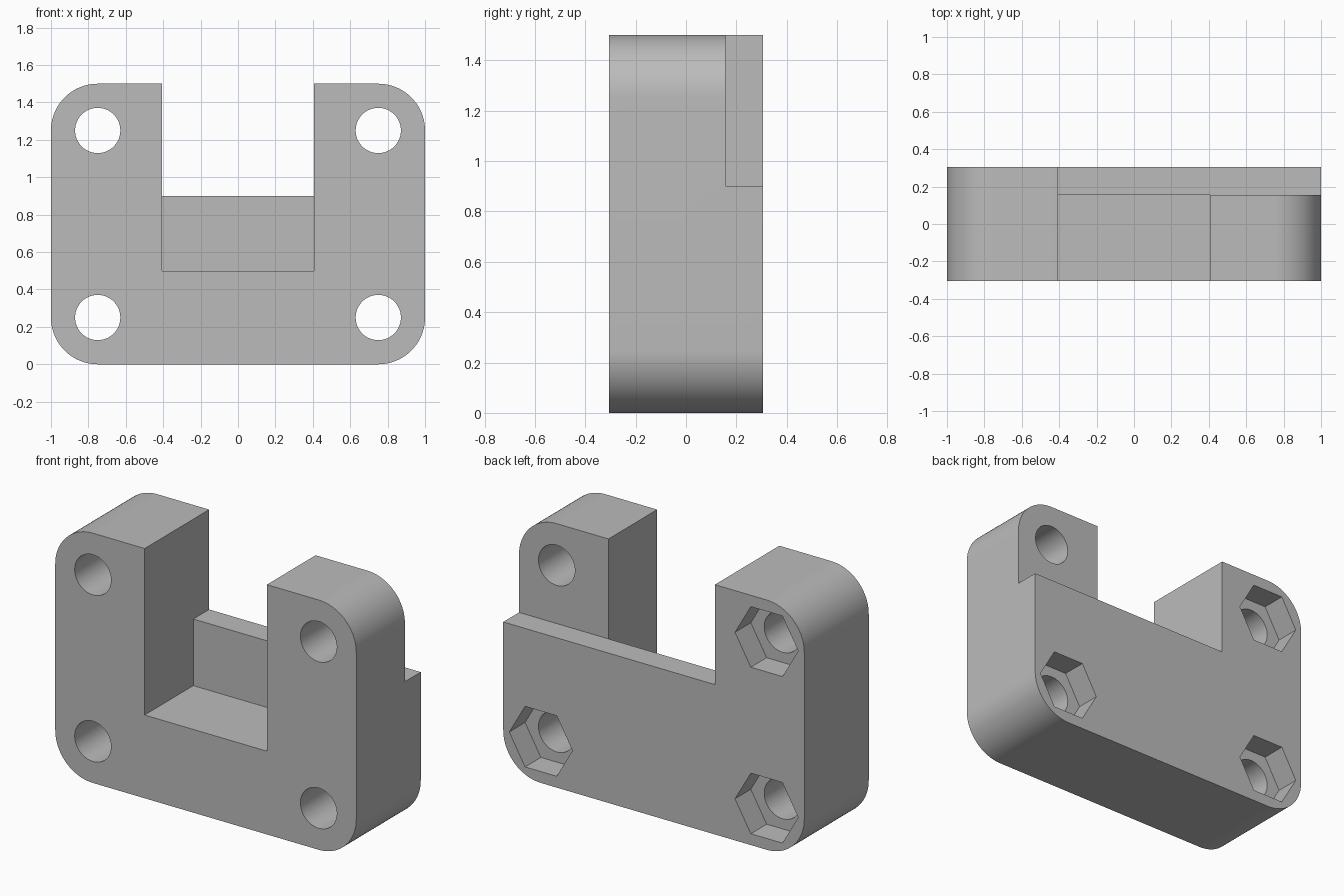
import bpy, bmesh
from math import cos, sin, pi, radians
from mathutils import Vector

cube = bpy.data.objects.get("Cube")
if cube:
    bpy.data.objects.remove(cube, do_unlink=True)

WIDTH, HEIGHT, HALF_DEPTH = 2.0, 1.5, 0.306
CORNER = 0.25          # corner radius, also the inset of the bolt holes
NOTCH = 0.406          # half width of the notch
LEDGE_Y, LEDGE_Z = 0.156, 0.9
NOTCH_FLOOR = 0.5
HOLE_X, HOLE_LOW, HOLE_HIGH = 0.75, 0.25, 1.25

grey = bpy.data.materials.new("Light grey")
grey.use_nodes = True
colour = (0.5, 0.5, 0.5, 1)
grey.diffuse_color = colour
grey.node_tree.nodes["Principled BSDF"].inputs["Base Color"].default_value = colour


def prism(name, points, start, end, axis="Y"):
    """Extrude a profile: (x, z) points along Y, or (y, z) points along X."""
    bm = bmesh.new()
    place = (lambda u, v: (u, start, v)) if axis == "Y" else (lambda u, v: (start, u, v))
    face = bm.faces.new([bm.verts.new(place(u, v)) for u, v in points])
    geom = bmesh.ops.extrude_face_region(bm, geom=[face])["geom"]
    travel = end - start
    shift = Vector((0, travel, 0)) if axis == "Y" else Vector((travel, 0, 0))
    bmesh.ops.translate(bm, vec=shift, verts=[g for g in geom if isinstance(g, bmesh.types.BMVert)])
    bmesh.ops.recalc_face_normals(bm, faces=bm.faces)
    mesh = bpy.data.meshes.new(name)
    bm.to_mesh(mesh)
    bm.free()
    mesh.materials.append(grey)
    obj = bpy.data.objects.new(name, mesh)
    bpy.context.collection.objects.link(obj)
    return obj


def ring(x, z, radius, sides):
    return [(x + radius * cos(2 * pi * i / sides), z + radius * sin(2 * pi * i / sides))
            for i in range(sides)]


def rounded_rectangle(steps=20):
    points = []
    inner = WIDTH / 2 - CORNER
    centres = [(inner, HEIGHT - CORNER), (-inner, HEIGHT - CORNER), (-inner, CORNER), (inner, CORNER)]
    for quarter, (x, z) in enumerate(centres):
        for i in range(steps + 1):
            a = pi / 2 * (quarter + i / steps)
            points.append((x + CORNER * cos(a), z + CORNER * sin(a)))
    return points


# Rounded block
body = prism("bracket_body", rounded_rectangle(), -HALF_DEPTH, HALF_DEPTH)

# Stepped notch in the middle, leaving a low wall at the back
cutters = [prism("notch_cutter",
                 [(-1, NOTCH_FLOOR), (LEDGE_Y, NOTCH_FLOOR), (LEDGE_Y, LEDGE_Z),
                  (1, LEDGE_Z), (1, 2), (-1, 2)], -NOTCH, NOTCH, "X")]

# Thin upper left arm, cut back to the ledge
cutters.append(prism("ledge_cutter", [(0, LEDGE_Z), (2, LEDGE_Z), (2, 2), (0, 2)], LEDGE_Y, 1))

# Bolt holes, with hexagonal nut pockets behind all but the thin arm
for x in (-HOLE_X, HOLE_X):
    for z in (HOLE_LOW, HOLE_HIGH):
        cutters.append(prism("bolt_hole_cutter", ring(x, z, 0.121, 48), -1, 1))
        if x < 0 or z == HOLE_LOW:
            cutters.append(prism("nut_pocket_cutter", ring(x, z, 0.21, 6), LEDGE_Y, 1))

bpy.ops.object.select_all(action="DESELECT")
body.select_set(True)
bpy.context.view_layer.objects.active = body
for cutter in cutters:
    cutter.hide_render = True
    cut = body.modifiers.new("Cut", "BOOLEAN")
    cut.operation = "DIFFERENCE"
    cut.solver = "EXACT"
    cut.object = cutter
    bpy.ops.object.modifier_apply(modifier=cut.name)
    bpy.data.objects.remove(cutter, do_unlink=True)

bpy.ops.object.shade_smooth_by_angle(angle=radians(30))
